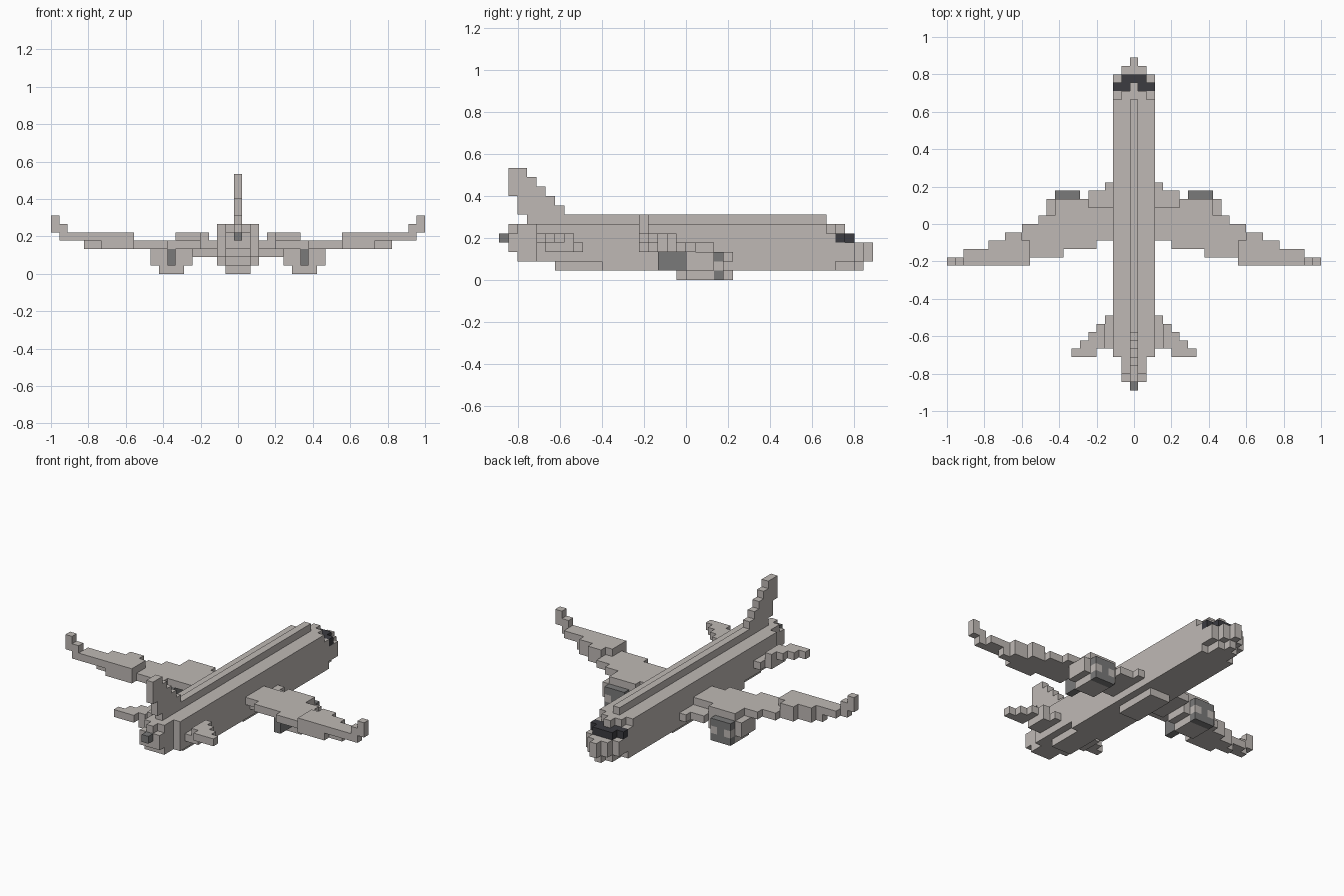
import bpy
import bmesh
from mathutils import Vector

cube = bpy.data.objects.get("Cube")
if cube:
    bpy.data.objects.remove(cube)

U = 2 / 45        # block size
HALF_LENGTH = 20  # blocks from the middle to the nose


def material(name, color):
    m = bpy.data.materials.new(name)
    m.use_nodes = True
    m.diffuse_color = (*color, 1)
    node = next(n for n in m.node_tree.nodes if n.type == 'BSDF_PRINCIPLED')
    node.inputs["Base Color"].default_value = (*color, 1)
    node.inputs["Roughness"].default_value = 0.8
    return m


HULL = material("warm light grey", (0.52, 0.485, 0.46))
METAL = material("mid grey", (0.195, 0.195, 0.195))
GLASS = material("dark glass", (0.045, 0.045, 0.053))


def block(x0, x1, y0, y1, z0, z1):
    """Cells of a box; x and z ends are included, y1 is not."""
    return {(x, y, z) for x in range(x0, x1 + 1)
            for y in range(y0, y1) for z in range(z0, z1 + 1)}


def centred(half, y0, y1, z0, z1):
    return block(-half, half, y0, y1, z0, z1)


def build(name, cells, mat, side=1):
    """Skin a set of cells with their outer faces, then merge flat areas."""
    cells = {(side * x, y, z) for x, y, z in cells}
    bm = bmesh.new()
    for cell in cells:
        centre = Vector((cell[0], cell[1] - HALF_LENGTH + 0.5, cell[2] + 0.5))
        for axis in range(3):
            for s in (-1, 1):
                near = list(cell)
                near[axis] += s
                if tuple(near) in cells:
                    continue
                n, a, b = Vector(), Vector(), Vector()
                n[axis] = s / 2
                a[(axis + 1) % 3] = 0.5
                b[(axis + 2) % 3] = s / 2
                ring = (-a - b, a - b, a + b, b - a)
                bm.faces.new([bm.verts.new((centre + n + r) * U) for r in ring])
    bmesh.ops.remove_doubles(bm, verts=bm.verts[:], dist=U / 100)
    bmesh.ops.dissolve_limit(bm, angle_limit=0.01, verts=bm.verts[:], edges=bm.edges[:])
    mesh = bpy.data.meshes.new(name)
    bm.to_mesh(mesh)
    bm.free()
    mesh.materials.append(mat)
    obj = bpy.data.objects.new(name, mesh)
    bpy.context.scene.collection.objects.link(obj)
    return obj


# Fuselage with stepped tail cone and nose
fuselage = centred(2, 11, 36, 1, 1) | centred(2, 4, 38, 2, 3)
fuselage |= centred(2, 4, 36, 4, 4) | centred(2, 4, 35, 5, 5)
fuselage |= centred(1, 6, 11, 1, 1) | centred(1, 2, 4, 2, 5)
fuselage |= centred(1, 1, 2, 3, 4) | centred(0, 1, 2, 5, 5)
fuselage |= centred(1, 35, 36, 5, 5) | centred(0, 36, 37, 5, 5)
fuselage |= centred(1, 36, 38, 1, 1) | centred(0, 38, 39, 1, 1)
fuselage |= centred(1, 38, 39, 2, 3) | centred(0, 39, 40, 2, 3)
build("fuselage", fuselage, HULL)
build("roof_ridge", centred(0, 3, 35, 6, 6), HULL)
build("belly_fairing", centred(1, 19, 25, 0, 0), HULL)
build("cockpit_window", centred(2, 36, 37, 4, 4) | centred(1, 37, 38, 4, 4), GLASS)
build("tail_exhaust", centred(0, 0, 1, 4, 4), METAL)

# Fin, swept row by row
fin = set()
for z, (y0, y1) in enumerate([(2, 7), (2, 6), (1, 5), (1, 4), (1, 3)], start=7):
    fin |= centred(0, y0, y1, z, z)
build("tail_fin", fin, HULL)

# Wing strips: x range, y range, z range
WING = [(3, 4, 18, 22, 3, 3), (5, 5, 17, 22, 3, 3), (6, 8, 17, 23, 3, 3),
        (9, 9, 16, 23, 3, 3), (10, 11, 16, 21, 3, 3), (12, 12, 16, 20, 3, 3),
        (13, 13, 15, 20, 3, 3), (13, 13, 15, 18, 4, 4), (14, 15, 15, 19, 3, 4),
        (16, 16, 15, 18, 3, 4), (17, 17, 15, 18, 4, 4), (17, 17, 16, 18, 3, 3),
        (18, 20, 15, 17, 4, 4), (18, 18, 16, 17, 3, 3), (21, 21, 15, 16, 4, 4)]
wing = set().union(*(block(*strip) for strip in WING))
winglet = block(21, 22, 15, 16, 5, 5) | block(22, 22, 15, 16, 6, 6)
root = block(3, 3, 19, 25, 2, 2) | block(4, 5, 19, 24, 2, 2)

# Tailplane, each column one block shorter than the last
tailplane = block(3, 3, 5, 9, 3, 3) | block(4, 4, 5, 8, 3, 4)
for x in (5, 6, 7):
    tailplane |= block(x, x, 4, 12 - x, 4, 4)

# Engine with dark intake lip and exhaust core
lip_sides = block(7, 7, 23, 24, 1, 1) | block(9, 9, 23, 24, 1, 1)
nacelle = block(7, 9, 20, 23, 0, 2) | block(6, 10, 20, 23, 1, 2) | lip_sides
intake = block(7, 9, 23, 24, 0, 2) - lip_sides
exhaust = block(8, 8, 17, 20, 1, 2)

for label, side in (("left", 1), ("right", -1)):
    build(label + "_wing", wing, HULL, side)
    build(label + "_winglet", winglet, HULL, side)
    build(label + "_wing_root", root, HULL, side)
    build(label + "_tailplane", tailplane, HULL, side)
    build(label + "_engine_nacelle", nacelle, HULL, side)
    build(label + "_engine_intake", intake, METAL, side)
    build(label + "_engine_exhaust", exhaust, METAL, side)
